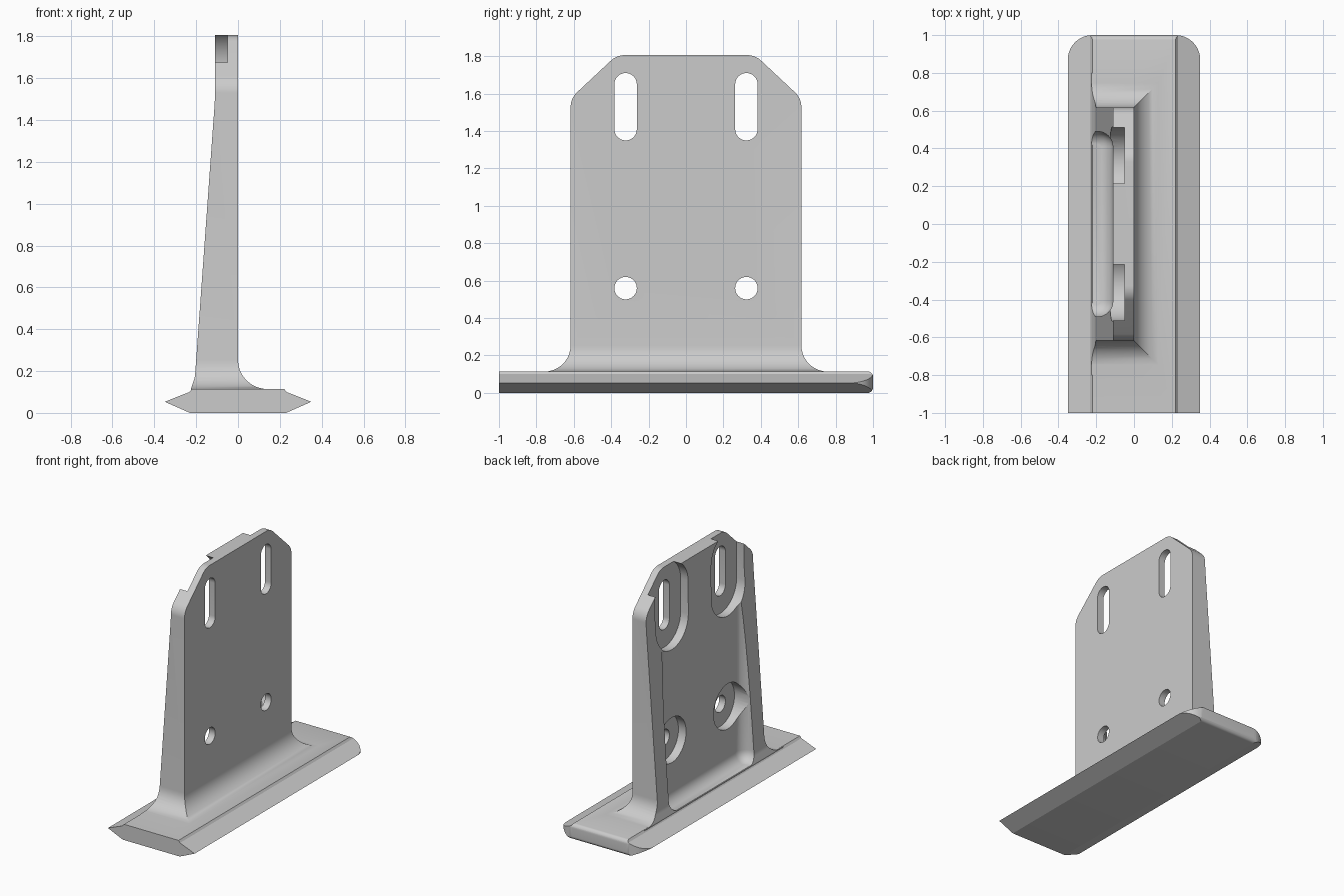
import bpy, bmesh, math
from mathutils import Vector

if "Cube" in bpy.data.objects:
    bpy.data.objects.remove(bpy.data.objects["Cube"])


def rounded(corners, seg=10):
    """Corner list of (u, v[, radius]) -> outline with true arcs at the corners."""
    out, n = [], len(corners)
    for i, c in enumerate(corners):
        p = Vector(c[:2])
        if len(c) < 3:
            out.append(p)
            continue
        a = (Vector(corners[i - 1][:2]) - p).normalized()
        b = (Vector(corners[(i + 1) % n][:2]) - p).normalized()
        half = a.angle(b) / 2
        centre = p + (a + b).normalized() * c[2] / math.sin(half)
        t = c[2] / math.tan(half)
        s, e = p + a * t - centre, p + b * t - centre
        sweep = s.angle(e)
        for k in range(seg + 1):
            f = k / seg
            out.append(centre + (s * math.sin((1 - f) * sweep) + e * math.sin(f * sweep)) / math.sin(sweep))
    return out


def prism(name, pts, axis, lo, hi):
    """Extrude a 2D outline along an axis; the outline uses the other two axes in order."""
    bm = bmesh.new()
    place = {'X': lambda p, d: (d, p[0], p[1]),
             'Y': lambda p, d: (p[0], d, p[1]),
             'Z': lambda p, d: (p[0], p[1], d)}[axis]
    rings = [[bm.verts.new(place(p, d)) for p in pts] for d in (lo, hi)]
    n = len(pts)
    for r in rings:
        bm.faces.new(r)
    for i in range(n):
        j = (i + 1) % n
        bm.faces.new((rings[0][i], rings[0][j], rings[1][j], rings[1][i]))
    return finish(name, bm)


def finish(name, bm):
    bmesh.ops.recalc_face_normals(bm, faces=bm.faces)
    me = bpy.data.meshes.new(name)
    bm.to_mesh(me)
    bm.free()
    ob = bpy.data.objects.new(name, me)
    bpy.context.collection.objects.link(ob)
    return ob


def combine(ob, tool, op):
    m = ob.modifiers.new("cut", 'BOOLEAN')
    m.operation, m.solver, m.object = op, 'EXACT', tool
    bpy.context.view_layer.objects.active = ob
    bpy.ops.object.modifier_apply(modifier=m.name)
    bpy.data.objects.remove(tool)


def stadium(y, z0, z1, r, seg=20):
    arc = [math.pi * k / seg for k in range(seg + 1)]
    top = [(y + r * math.cos(a), z1 + r * math.sin(a)) for a in arc]
    low = [(y - r * math.cos(a), z0 - r * math.sin(a)) for a in arc]
    if z0 == z1:
        top, low = top[:-1], low[:-1]
    return top + low


# Upright: front outline crossed with side profile gives mitred base fillets
half = [(0.8, 0.06), (0.8, 0.114), (0.617, 0.114, 0.14), (0.617, 1.575, 0.11), (0.37, 1.806, 0.11)]
outline = half + [(-c[0],) + c[1:] for c in reversed(half)]
bracket = prism("mounting_bracket", rounded(outline), 'X', -0.4, 0.4)
side = [(0.2, 0.06), (0.2, 0.114), (0, 0.114, 0.14), (0, 1.9), (-0.11, 1.9),
        (-0.11, 1.5, 1.2), (-0.206, 0.17, 0.12), (-0.225, 0.114), (-0.225, 0.06)]
combine(bracket, prism("side_profile", rounded(side), 'Y', -1, 1), 'INTERSECT')

# Channel between the two rear ribs
bm = bmesh.new()
bmesh.ops.create_cube(bm, size=1)
for v in bm.verts:
    v.co = (-0.112 if v.co.x > 0 else -0.6, 0.98 * v.co.y, 2.2 if v.co.z > 0 else 0.113)
edges = [e for e in bm.edges
         if not all(v.co.z > 1 for v in e.verts) and not all(v.co.x < -0.5 for v in e.verts)]
bmesh.ops.bevel(bm, geom=edges, offset=0.08, segments=8, profile=0.5, affect='EDGES')
combine(bracket, finish("channel", bm), 'DIFFERENCE')

# Recesses, slots and holes
for s in (-1, 1):
    y = 0.323 * s
    for z0, z1, r, x in ((1.41, 1.65, 0.19, -0.05), (0.56, 0.56, 0.1645, -0.05),
                         (1.41, 1.65, 0.06, 0.2), (0.56, 0.56, 0.06, 0.2)):
        combine(bracket, prism("cutter", stadium(y, z0, z1, r), 'X', -0.5, x), 'DIFFERENCE')

# Base bar: bevelled section, rounded rear end
right = [(0.23, 0), (0.35, 0.053), (0.232, 0.1), (0.22, 0.115)]
base = prism("base", right + [(-x, z) for x, z in reversed(right)], 'Y', -1, 1.1)
plan = [(-0.5, -1.1), (0.5, -1.1), (0.5, 0.6), (0.3505, 0.6), (0.3505, 1, 0.13),
        (-0.3505, 1, 0.13), (-0.3505, 0.6), (-0.5, 0.6)]
combine(base, prism("plan", rounded(plan), 'Z', -0.2, 0.4), 'INTERSECT')
end = [(-1.2, -0.0005), (1, -0.0005, 0.03), (1, 0.1155, 0.03), (-1.2, 0.1155)]
combine(base, prism("end_round", rounded(end), 'X', -0.6, 0.6), 'INTERSECT')
combine(bracket, base, 'UNION')

# Smooth fillets, crisp edges
bpy.ops.object.select_all(action='DESELECT')
bracket.select_set(True)
bpy.context.view_layer.objects.active = bracket
bpy.ops.object.shade_smooth_by_angle(angle=math.radians(20))
